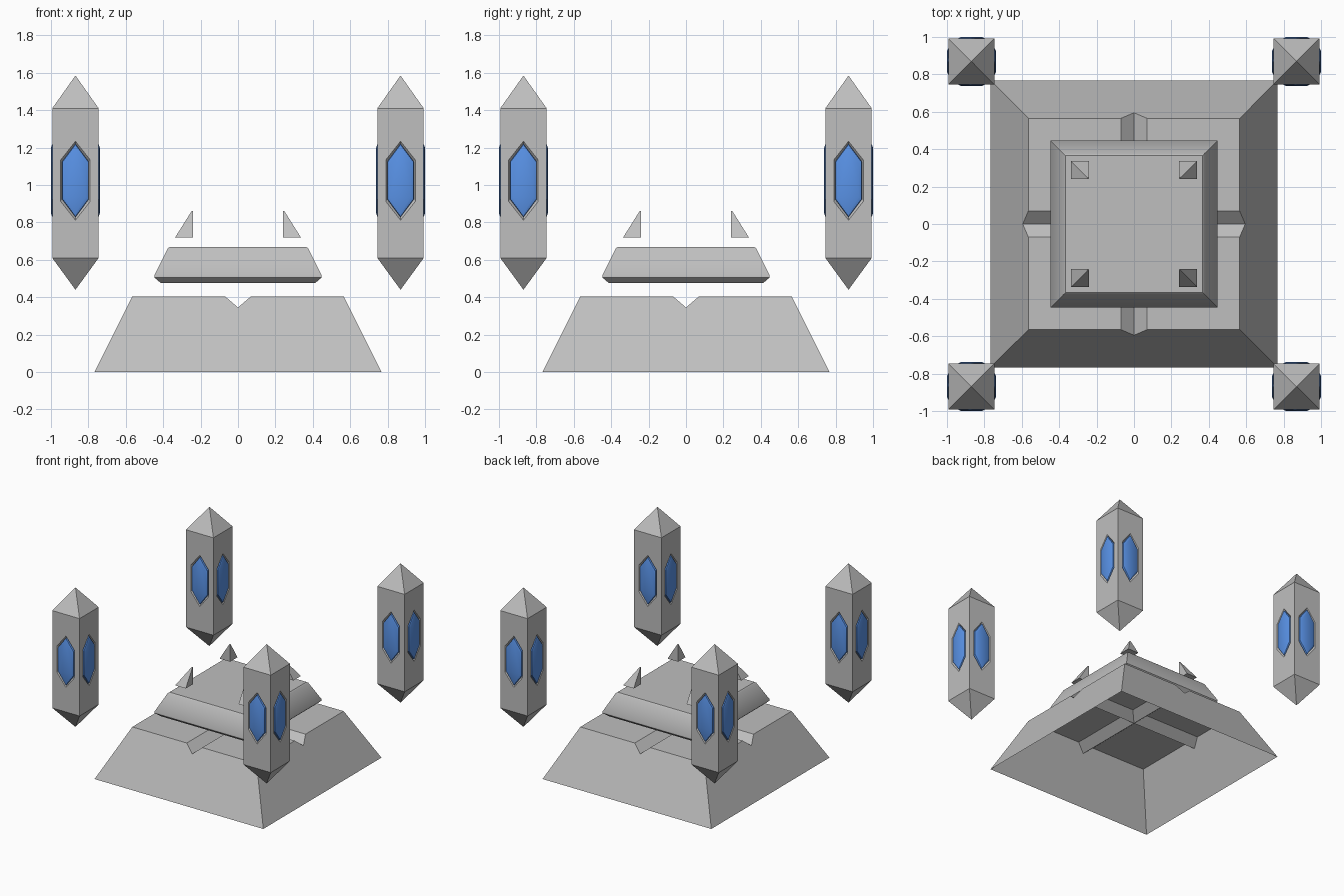
import bpy, bmesh, math
from mathutils import Matrix, Vector

if "Cube" in bpy.data.objects:
    bpy.data.objects.remove(bpy.data.objects["Cube"])


def material(name, rgb):
    m = bpy.data.materials.new(name)
    m.diffuse_color = (*rgb, 1)
    m.use_nodes = True
    m.node_tree.nodes["Principled BSDF"].inputs["Base Color"].default_value = m.diffuse_color
    return m


STONE = material("grey stone", (0.52, 0.52, 0.52))
CRYSTAL = material("blue crystal", (0.10, 0.29, 0.80))


def finish(bm, name, angle=30, location=(0, 0, 0)):
    """Turn a bmesh into an object with sharp edges kept."""
    mesh = bpy.data.meshes.new(name)
    bm.to_mesh(mesh)
    bm.free()
    mesh.materials.append(STONE)
    mesh.materials.append(CRYSTAL)
    obj = bpy.data.objects.new(name, mesh)
    obj.location = location
    bpy.context.collection.objects.link(obj)
    bpy.ops.object.select_all(action='DESELECT')
    bpy.context.view_layer.objects.active = obj
    obj.select_set(True)
    bpy.ops.object.shade_smooth_by_angle(angle=math.radians(angle))
    return obj


def square_stack(name, rings):
    """Closed solid from square cross-sections: (half size, z, centre x, centre y)."""
    bm = bmesh.new()
    loops = [[bm.verts.new((cx + sx * h, cy + sy * h, z))
              for sx, sy in ((-1, -1), (1, -1), (1, 1), (-1, 1))]
             for h, z, cx, cy in rings]
    for a, b in zip(loops, loops[1:]):
        for i in range(4):
            j = (i + 1) % 4
            bm.faces.new((a[i], a[j], b[j], b[i]))
    bm.faces.new(loops[0][::-1])
    bm.faces.new(loops[-1])
    return finish(bm, name)


# Plinth: hollow, open underneath, with a V groove crossing the top both ways
FOOT, TOP, HEIGHT, GROOVE, DEPTH = 0.767, 0.565, 0.405, 0.07, 0.06
steps = [-FOOT, -TOP, -GROOVE, 0, GROOVE, TOP, FOOT]
bm = bmesh.new()
grid = []
for x in steps:
    row = []
    for y in steps:
        z = HEIGHT - DEPTH * (1 - min(1, abs(x) / GROOVE, abs(y) / GROOVE))
        rim = FOOT - (FOOT - TOP) * z / HEIGHT    # sloped wall at this height
        if FOOT in (abs(x), abs(y)):
            z = 0
        p = [math.copysign(rim, c) if abs(c) == TOP and z > 0 else c for c in (x, y)]
        row.append(bm.verts.new((p[0], p[1], z)))
    grid.append(row)
n = len(steps) - 1
for i in range(n):
    for j in range(n):
        a, b, c, d = grid[i][j], grid[i + 1][j], grid[i + 1][j + 1], grid[i][j + 1]
        if i == j:                                # fold along the diagonals
            faces = ((a, b, c), (a, c, d))
        elif i + j == n - 1:
            faces = ((a, b, d), (b, c, d))
        else:
            faces = ((a, b, c, d),)
        for f in faces:
            bm.faces.new(f)
finish(bm, "plinth")

# Floating slab with sloped sides and an undercut edge
square_stack("slab", [(0.412, 0.475, 0, 0), (0.447, 0.505, 0, 0), (0.447, 0.517, 0, 0),
                      (0.376, 0.660, 0, 0), (0.366, 0.668, 0, 0)])

# Four spikes leaning toward the centre
for sx in (-1, 1):
    for sy in (-1, 1):
        square_stack("spike", [(0.048, 0.72, sx * 0.288, sy * 0.288),
                               (0.004, 0.86, sx * 0.244, sy * 0.244)])


def hexagon(w, low, high, shoulder):
    """Upright pointed hexagon, anticlockwise from the bottom tip."""
    return [(0, low), (w, low + shoulder), (w, high - shoulder),
            (0, high), (-w, high - shoulder), (-w, low + shoulder)]


# Crystal-inlaid pillars
HALF, LOW, HIGH = 0.124, 0.61, 1.41


def pillar(x, y):
    bm = bmesh.new()
    for k in range(4):
        rot = Matrix.Rotation(k * math.pi / 2, 3, 'Z')

        def v(px, pz, out=0.0, base=HALF):
            return bm.verts.new(rot @ Vector((px, -base - out, pz)))

        bl, br, tr, tl = v(-HALF, LOW), v(HALF, LOW), v(HALF, HIGH), v(-HALF, HIGH)
        bottom, top = v(0, 0.44, base=0), v(0, 1.585, base=0)
        # Socket rim, socket floor, crystal edge, crystal face
        loops = [[v(px, pz, out) for px, pz in hexagon(w, lo, hi, s)]
                 for w, lo, hi, s, out in ((0.079, 0.812, 1.234, 0.10, 0),
                                           (0.071, 0.828, 1.220, 0.095, -0.012),
                                           (0.069, 0.832, 1.216, 0.093, 0.001),
                                           (0.056, 0.850, 1.198, 0.087, 0.007))]
        h = loops[0]
        for f in ((bl, br, h[0]), (br, h[1], h[0]), (br, tr, h[2], h[1]), (tr, h[3], h[2]),
                  (tr, tl, h[3]), (tl, h[4], h[3]), (tl, bl, h[5], h[4]), (bl, h[0], h[5]),
                  (bottom, br, bl), (top, tl, tr)):
            bm.faces.new(f)
        for level, (a, b) in enumerate(zip(loops, loops[1:])):
            for i in range(6):
                j = (i + 1) % 6
                bm.faces.new((a[i], a[j], b[j], b[i])).material_index = int(level > 0)
        bm.faces.new(loops[-1]).material_index = 1
    bmesh.ops.remove_doubles(bm, verts=bm.verts, dist=0.0001)
    finish(bm, "pillar", 30, (x, y, 0))


for sx in (-1, 1):
    for sy in (-1, 1):
        pillar(sx * 0.869, sy * 0.869)
